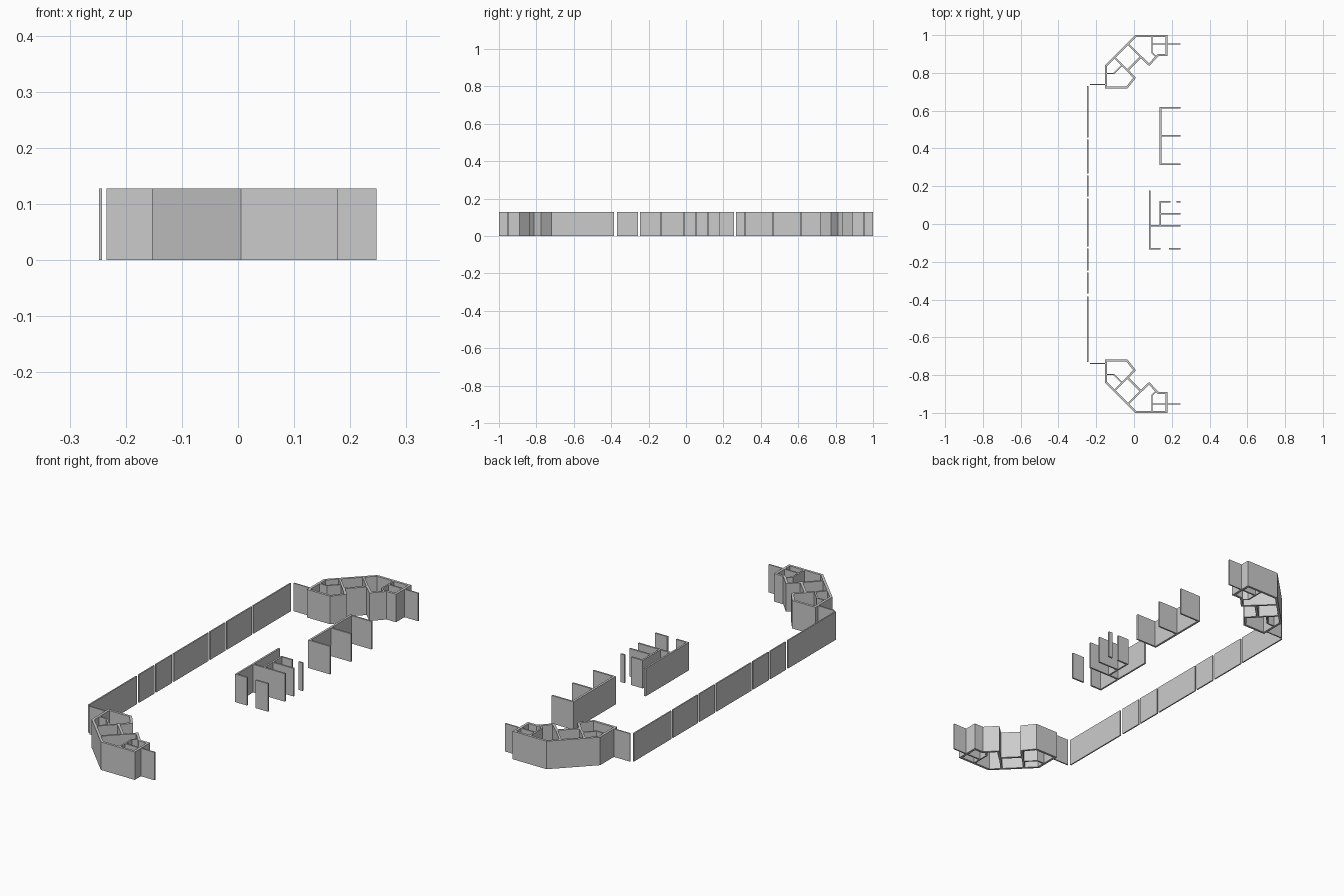
import bpy, bmesh
from mathutils import Vector

if "Cube" in bpy.data.objects:
    bpy.data.objects.remove(bpy.data.objects["Cube"])

H = 0.128      # wall height
THIN = 0.006
THICK = 0.011


def wall(name, pts, t=THICK, closed=False, flip=1):
    """Upright wall of thickness t along a plan path, with mitred corners."""
    p = [Vector((x, y * flip)) for x, y in pts]
    n = len(p)
    offs = []
    for i in range(n):
        dirs = []
        if closed or i > 0:
            dirs.append((p[i] - p[i - 1]).normalized())
        if closed or i < n - 1:
            dirs.append((p[(i + 1) % n] - p[i]).normalized())
        norms = [Vector((-d.y, d.x)) for d in dirs]
        m = sum(norms, Vector((0, 0))).normalized()
        offs.append(m * (t / 2 / m.dot(norms[0])))
    bm = bmesh.new()
    rings = []
    for q, o in zip(p, offs):
        a, b = q + o, q - o
        rings.append([bm.verts.new(c) for c in
                      ((a.x, a.y, 0), (b.x, b.y, 0), (b.x, b.y, H), (a.x, a.y, H))])
    for i in range(n if closed else n - 1):
        r, s = rings[i], rings[(i + 1) % n]
        for k in range(4):
            j = (k + 1) % 4
            bm.faces.new((r[k], r[j], s[j], s[k]))
    if not closed:
        bm.faces.new(rings[0])
        bm.faces.new(rings[-1])
    bmesh.ops.recalc_face_normals(bm, faces=bm.faces)
    me = bpy.data.meshes.new(name)
    bm.to_mesh(me)
    bm.free()
    ob = bpy.data.objects.new(name, me)
    bpy.context.collection.objects.link(ob)
    return ob


# Long facade broken into seven panels
panels = [(-0.73, -0.385), (-0.369, -0.257), (-0.246, -0.130), (-0.119, 0.134),
          (0.145, 0.256), (0.267, 0.447), (0.459, 0.73)]
for i, (a, b) in enumerate(panels):
    wall(f"facade_panel_{i + 1}", [(-0.245, a), (-0.245, b)], THIN)

# Corner room clusters, mirrored across y
outline = [(-0.148, 0.722), (-0.038, 0.722), (0.003, 0.774), (-0.035, 0.814),
           (0.036, 0.885), (0.08, 0.844), (0.128, 0.895), (0.172, 0.895),
           (0.172, 0.9945), (0.008, 0.9945), (-0.148, 0.838)]
for side, s in (("north", 1), ("south", -1)):
    wall(f"{side}_cluster_outer_wall", outline, THICK, True, s)
    wall(f"{side}_cluster_divider_a", [(-0.035, 0.814), (-0.104, 0.883)], 0.009, flip=s)
    wall(f"{side}_cluster_divider_b", [(0.036, 0.885), (-0.033, 0.954)], 0.009, flip=s)
    wall(f"{side}_closet_wall", [(-0.148, 0.797), (-0.107, 0.797), (-0.063, 0.842)],
         0.007, flip=s)
    wall(f"{side}_bath_wall", [(0.095, 0.9945), (0.095, 0.906), (0.118, 0.885)],
         0.007, flip=s)
    wall(f"{side}_bath_partition", [(0.095, 0.953), (0.172, 0.953)], 0.007, flip=s)
    wall(f"{side}_end_wing", [(0.172, 0.953), (0.247, 0.953)], THIN, flip=s)
    wall(f"{side}_facade_wing", [(-0.234, 0.738), (-0.148, 0.738)], THIN, flip=s)

# Two-bay room block
wall("bay_back_wall", [(0.141, 0.313), (0.141, 0.620)], 0.01)
for i, y in enumerate((0.317, 0.467, 0.616)):
    wall(f"bay_partition_{i + 1}", [(0.141, y), (0.247, y)], 0.008)

# Core block with door gaps
core = {
    "core_back_wall": [(0.083, -0.135), (0.083, 0.178)],
    "core_inner_wall": [(0.138, -0.010), (0.138, 0.122)],
    "core_cross_wall": [(0.083, -0.010), (0.247, -0.010)],
    "core_partition": [(0.138, 0.053), (0.247, 0.053)],
    "core_upper_wall": [(0.138, 0.118), (0.193, 0.118)],
    "core_upper_door_pier": [(0.226, 0.118), (0.247, 0.118)],
    "core_lower_wall": [(0.083, -0.131), (0.140, -0.131)],
    "core_lower_door_pier": [(0.184, -0.131), (0.247, -0.131)],
}
for name, pts in core.items():
    wall(name, pts, 0.008)
